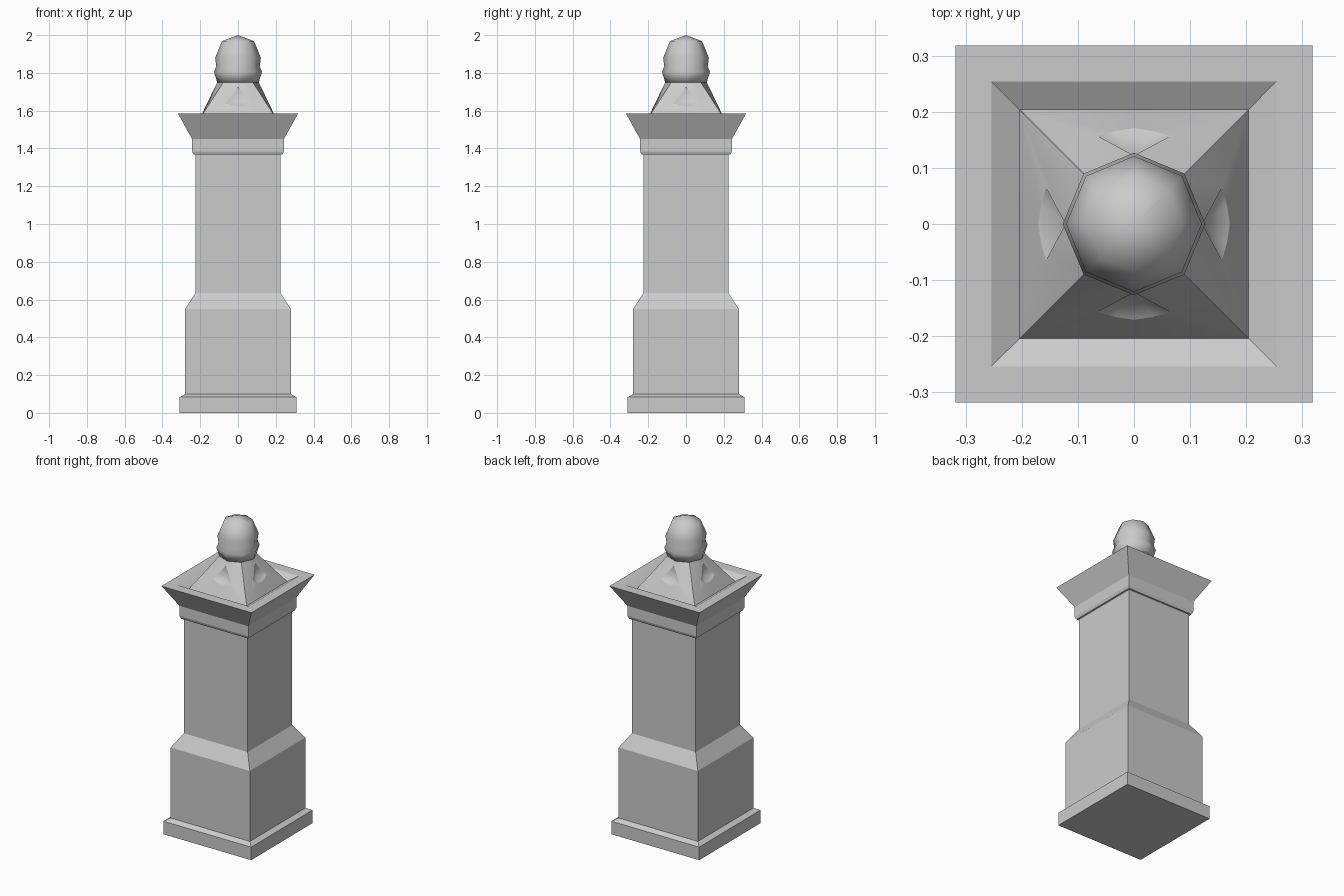
import bpy, bmesh, math
from mathutils import Matrix

cube = bpy.data.objects.get("Cube")
if cube:
    bpy.data.objects.remove(cube, do_unlink=True)

stone = bpy.data.materials.new("pale grey stone")
stone.use_nodes = True
GREY = (0.6, 0.6, 0.6, 1)
stone.diffuse_color = GREY
stone.node_tree.nodes["Principled BSDF"].inputs["Base Color"].default_value = GREY


def finish(name, bm, smooth):
    for f in bm.faces:
        f.smooth = smooth
    mesh = bpy.data.meshes.new(name)
    bm.to_mesh(mesh)
    bm.free()
    mesh.materials.append(stone)
    obj = bpy.data.objects.new(name, mesh)
    bpy.context.collection.objects.link(obj)
    return obj


def stack(name, profile, sides, smooth, turn=0.0, scale=1.0):
    """Stacked rings of (radius, height), closed at both ends."""
    bm = bmesh.new()
    rings = []
    for r, z in profile:
        ring = []
        for i in range(sides):
            a = turn + math.tau * i / sides
            ring.append(bm.verts.new((r * scale * math.cos(a), r * scale * math.sin(a), z)))
        rings.append(ring)
    for lo, hi in zip(rings, rings[1:]):
        for i in range(sides):
            j = (i + 1) % sides
            bm.faces.new((lo[i], lo[j], hi[j], hi[i]))
    bm.faces.new(rings[0][::-1])
    bm.faces.new(rings[-1])
    bmesh.ops.remove_doubles(bm, verts=bm.verts, dist=0.0002)
    return finish(name, bm, smooth)


# Square pillar: plinth, pedestal, shaft, cornice and sunken top
stack("pillar", [
    (0.31, 0), (0.31, 0.083), (0.28, 0.1), (0.28, 0.55),
    (0.225, 0.635), (0.225, 1.367), (0.236, 1.367), (0.243, 1.385),
    (0.243, 1.45), (0.318, 1.585), (0.254, 1.585), (0.204, 1.555),
], 4, False, math.pi / 4, math.sqrt(2))

# Eight-sided finial with a pinched waist
stack("finial", [
    (0.11, 1.75), (0.127, 1.805), (0.115, 1.835),
    (0.121, 1.88), (0.085, 1.968), (0.0001, 2.0),
], 8, True)

# Spire cap that blends from a square into an octagon
BASE_Z, TOP_Z, BASE, MID_TOP = 1.555, 1.75, 0.204, 0.11
CORNER_TOP = MID_TOP * math.sqrt(0.5)


def on_panel(x, z):
    t = (z - BASE_Z) / (TOP_Z - BASE_Z)
    mid = BASE + (MID_TOP - BASE) * t
    corner = BASE + (CORNER_TOP - BASE) * t
    return (x, -(mid + (corner - mid) * abs(x) / corner), z)


APEX, WIDE, LOW, FOOT = (0, 1.725), (0.065, 1.64), (0.033, 1.629), (0, 1.624)


def add_panel(name, turn):
    bm = bmesh.new()
    points = {}

    def vert(x, z):
        if (x, z) not in points:
            points[x, z] = bm.verts.new(on_panel(x, z))
        return points[x, z]

    corner, middle = (BASE, BASE_Z), (0, BASE_Z)
    top, top_mid = (CORNER_TOP, TOP_Z), (0, TOP_Z)
    for side in (-1, 1):
        for poly in ((corner, middle, FOOT, LOW), (corner, LOW, WIDE),
                     (corner, WIDE, APEX, top), (top, APEX, top_mid)):
            order = poly if side < 0 else poly[::-1]
            bm.faces.new([vert(side * x, z) for x, z in order])
    bm.transform(Matrix.Rotation(turn, 4, 'Z'))
    finish(name, bm, True)


# Hollow kite-shaped niche in the middle of a panel
def add_niche(name, turn):
    bm = bmesh.new()
    outline = [FOOT, LOW, WIDE, APEX, (-WIDE[0], WIDE[1]), (-LOW[0], LOW[1])]
    rim = [bm.verts.new(on_panel(x, z)) for x, z in outline]
    deep = bm.verts.new((0, -0.115, 1.66))
    for i, v in enumerate(rim):
        bm.faces.new((v, rim[(i + 1) % len(rim)], deep))
    bm.transform(Matrix.Rotation(turn, 4, 'Z'))
    finish(name, bm, True)


for i, side in enumerate(("front", "left", "back", "right")):
    add_panel(side + "_spire_panel", i * math.pi / 2)
    add_niche(side + "_spire_niche", i * math.pi / 2)
